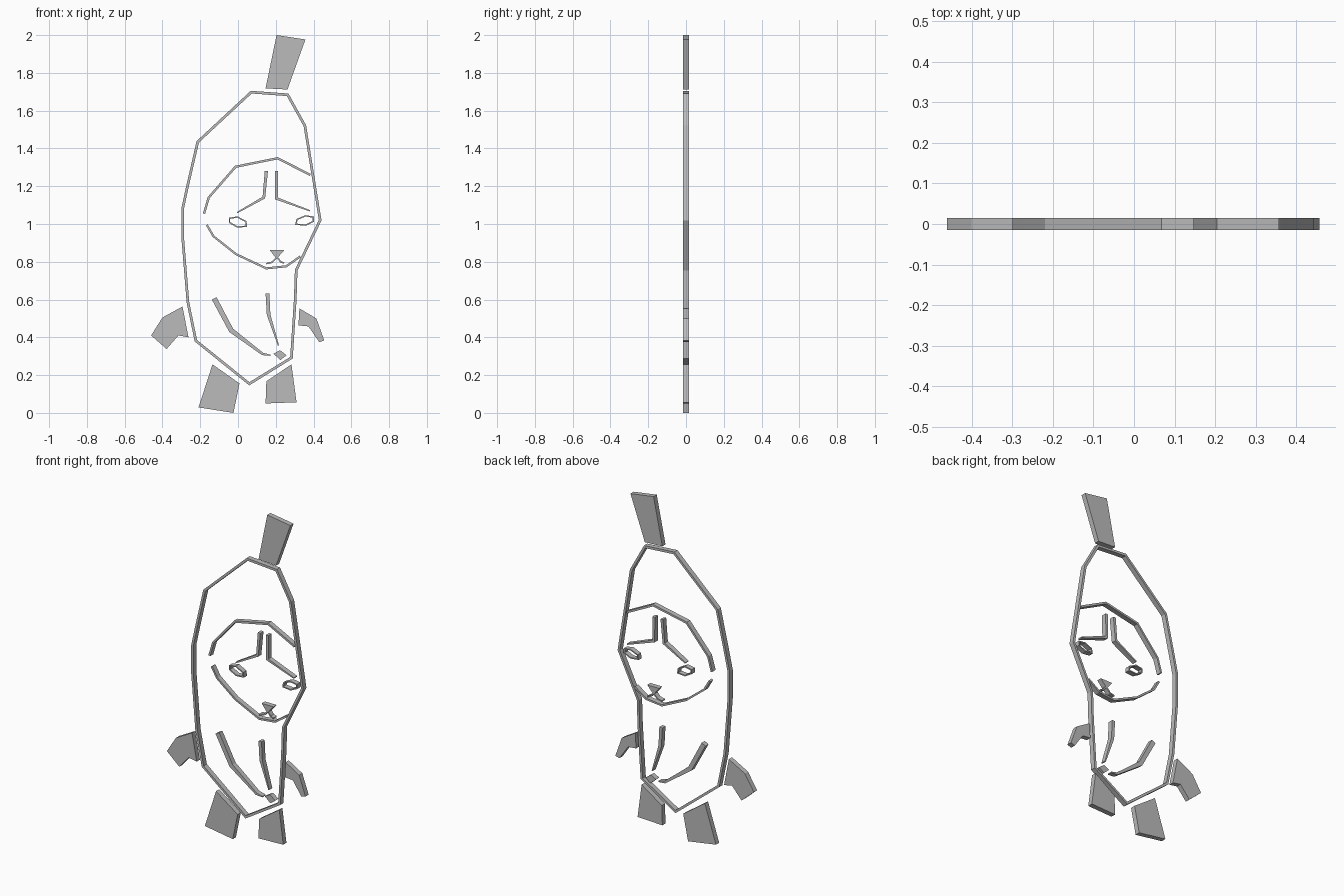
import bpy
import bmesh
from mathutils import Vector

DEPTH = 0.03   # thickness of every flat piece
LINE = 0.014   # width of the drawn outline

if "Cube" in bpy.data.objects:
    bpy.data.objects.remove(bpy.data.objects["Cube"], do_unlink=True)

grey = bpy.data.materials.new("plain grey")
grey.use_nodes = True
colour = (0.5, 0.5, 0.5, 1.0)
grey.diffuse_color = colour
grey.node_tree.nodes["Principled BSDF"].inputs["Base Color"].default_value = colour


def finish(name, bm):
    """Thicken the flat faces along y and link the object."""
    front = list(bm.faces)
    result = bmesh.ops.extrude_face_region(bm, geom=front, use_keep_orig=True)
    moved = [v for v in result["geom"] if isinstance(v, bmesh.types.BMVert)]
    bmesh.ops.translate(bm, verts=moved, vec=(0, DEPTH, 0))
    bmesh.ops.recalc_face_normals(bm, faces=bm.faces)
    mesh = bpy.data.meshes.new(name)
    bm.to_mesh(mesh)
    bm.free()
    mesh.materials.append(grey)
    bpy.context.collection.objects.link(bpy.data.objects.new(name, mesh))


def add_vert(bm, point):
    return bm.verts.new((point[0], -DEPTH / 2, point[1]))


def plate(name, points):
    """Solid cut-out with the given corners."""
    bm = bmesh.new()
    bm.faces.new([add_vert(bm, p) for p in points])
    finish(name, bm)


def stroke(name, points, widths=LINE, closed=False):
    """Mitred ribbon along a centre line, with one width or one per point."""
    path = [Vector(p) for p in points]
    count = len(path)
    if not isinstance(widths, (list, tuple)):
        widths = [widths] * count
    bm = bmesh.new()
    pairs = []
    for i, point in enumerate(path):
        before = path[i - 1] if closed or i > 0 else None
        after = path[(i + 1) % count] if closed or i < count - 1 else None
        into = (point - before).normalized() if before else None
        out = (after - point).normalized() if after else into
        into = into or out
        tangent = (into + out).normalized()
        side = Vector((-tangent.y, tangent.x))
        side *= widths[i] / 2 / max(tangent.dot(out), 0.4)
        pairs.append((add_vert(bm, point + side), add_vert(bm, point - side)))
    for i in range(count if closed else count - 1):
        (a, b), (c, d) = pairs[i], pairs[(i + 1) % count]
        bm.faces.new((a, b, d, c))
    finish(name, bm)


# Body outline
stroke("body_outline", [
    (0.07, 1.698), (0.263, 1.684), (0.354, 1.52), (0.435, 1.02),
    (0.308, 0.756), (0.303, 0.6), (0.283, 0.292), (0.06, 0.154),
    (-0.223, 0.382), (-0.265, 0.585), (-0.292, 0.918), (-0.292, 1.087),
    (-0.265, 1.21), (-0.213, 1.435)], closed=True)

# Top tuft
plate("head_tuft", [(0.204, 2.0), (0.357, 1.977), (0.262, 1.712), (0.146, 1.718)])

# Face contour
stroke("face_upper_line", [
    (-0.18, 1.055), (-0.155, 1.14), (-0.013, 1.303), (0.209, 1.348), (0.383, 1.26)], 0.012)
stroke("face_lower_line", [
    (-0.165, 0.995), (-0.13, 0.935), (-0.01, 0.84), (0.15, 0.765),
    (0.255, 0.776), (0.33, 0.828)], 0.011)

# Brows running down into the bridge of the nose
brow_widths = (0.017, 0.014, 0.007)
stroke("right_brow", [(0.15, 1.28), (0.137, 1.14), (-0.005, 1.06)], brow_widths)
stroke("left_brow", [(0.204, 1.28), (0.204, 1.135), (0.38, 1.07)], brow_widths)

# Open eye rings
stroke("right_eye", [
    (-0.045, 1.03), (-0.003, 1.037), (0.042, 1.013), (0.045, 0.988),
    (-0.003, 0.984), (-0.045, 1.008)], 0.007, closed=True)
stroke("left_eye", [
    (0.312, 1.024), (0.357, 1.043), (0.398, 1.037), (0.398, 1.013),
    (0.357, 0.994), (0.307, 0.999)], 0.007, closed=True)

# Nose and mouth
plate("nose", [(0.167, 0.863), (0.246, 0.863), (0.204, 0.815)])
stroke("mouth_right", [(0.15, 0.79), (0.18, 0.797), (0.207, 0.825)], 0.008)
stroke("mouth_left", [(0.207, 0.825), (0.225, 0.8), (0.245, 0.793)], 0.008)

# Belly marks
stroke("belly_right_line", [
    (-0.126, 0.606), (-0.036, 0.437), (0.13, 0.312), (0.172, 0.305)],
    (0.028, 0.026, 0.013, 0.006))
stroke("belly_left_line", [(0.156, 0.632), (0.162, 0.52), (0.214, 0.357)],
       (0.02, 0.019, 0.006))
plate("belly_diamond", [(0.188, 0.313), (0.222, 0.332), (0.257, 0.305), (0.225, 0.28)])

# Arms
plate("right_arm", [
    (-0.294, 0.563), (-0.262, 0.4), (-0.315, 0.41),
    (-0.378, 0.338), (-0.46, 0.41), (-0.4, 0.505)])
plate("left_arm", [
    (0.325, 0.553), (0.415, 0.5), (0.457, 0.383),
    (0.43, 0.375), (0.373, 0.458), (0.32, 0.463)])

# Feet
plate("right_foot", [(-0.135, 0.257), (0.008, 0.156), (-0.024, 0.0), (-0.209, 0.029)])
plate("left_foot", [(0.283, 0.257), (0.31, 0.056), (0.146, 0.05), (0.15, 0.167)])
